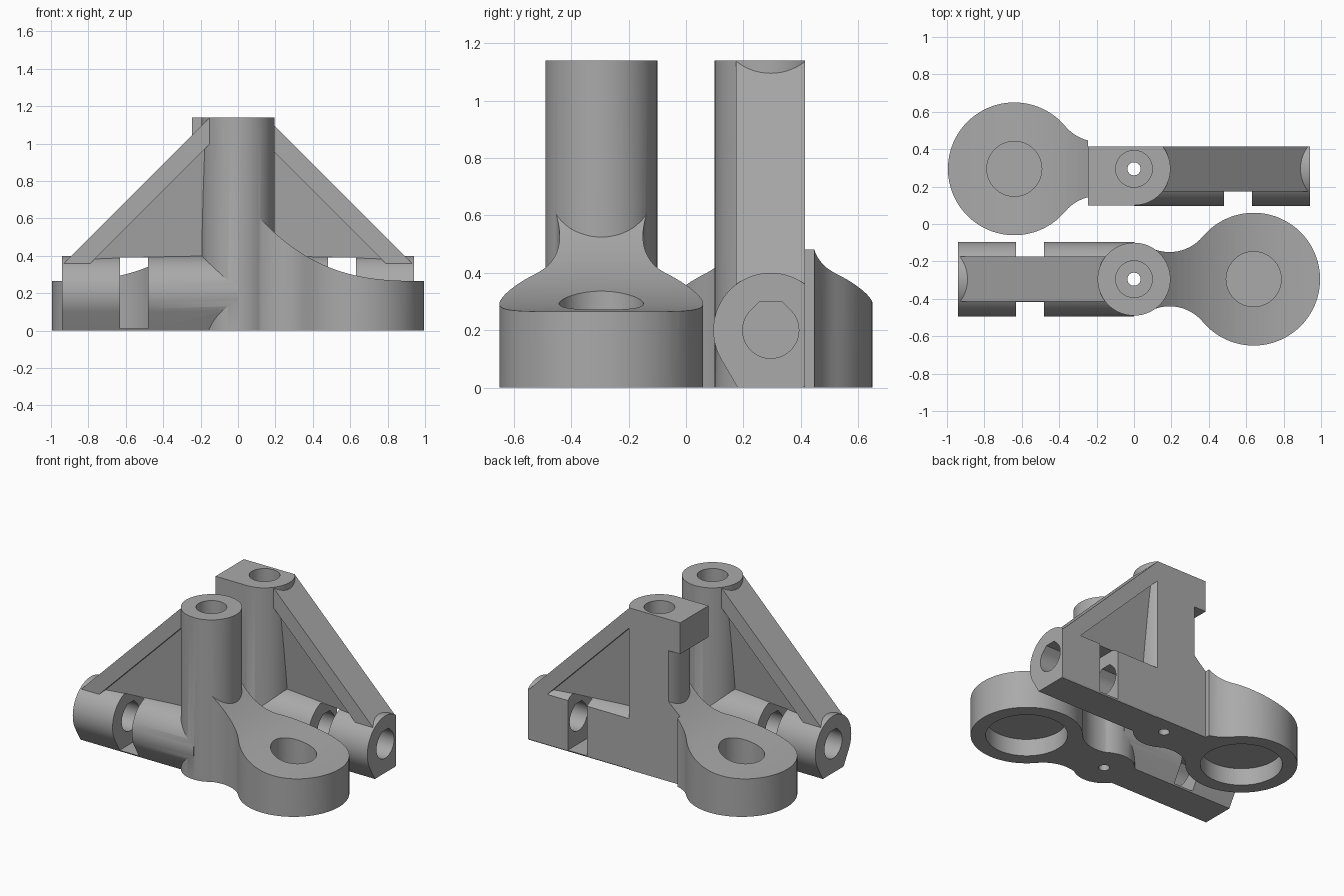
import bpy, bmesh
from math import cos, sin, radians, pi
from mathutils import Matrix

if "Cube" in bpy.data.objects:
    bpy.data.objects.remove(bpy.data.objects["Cube"])

grey = bpy.data.materials.new("plain grey")
grey.use_nodes = True
colour = (0.4, 0.4, 0.4, 1)
grey.diffuse_color = colour
grey.node_tree.nodes["Principled BSDF"].inputs["Base Color"].default_value = colour


def make(name, bm):
    bmesh.ops.recalc_face_normals(bm, faces=bm.faces)
    mesh = bpy.data.meshes.new(name)
    bm.to_mesh(mesh)
    bm.free()
    mesh.materials.append(grey)
    obj = bpy.data.objects.new(name, mesh)
    bpy.context.collection.objects.link(obj)
    return obj


def prism(name, outline, axis, start, end):
    """Extrude a 2D outline along an axis: x takes (y, z), y takes (x, z), z takes (x, y)."""
    place = {"x": lambda a, b, t: (t, a, b),
             "y": lambda a, b, t: (a, t, b),
             "z": lambda a, b, t: (a, b, t)}[axis]
    bm = bmesh.new()
    low = [bm.verts.new(place(a, b, start)) for a, b in outline]
    high = [bm.verts.new(place(a, b, end)) for a, b in outline]
    bm.faces.new(low)
    bm.faces.new(high)
    for i in range(len(low)):
        j = (i + 1) % len(low)
        bm.faces.new((low[i], low[j], high[j], high[i]))
    return make(name, bm)


def arc(cx, cy, r, a0, a1, n):
    return [(cx + r * cos(radians(a0 + (a1 - a0) * i / n)),
             cy + r * sin(radians(a0 + (a1 - a0) * i / n))) for i in range(n + 1)]


def cylinder(name, x, r, z0, z1):
    return prism(name, arc(x, 0, r, 0, 360, 64)[:-1], "z", z0, z1)


def box(name, x0, x1, y0, y1, z0, z1):
    return prism(name, [(x0, y0), (x1, y0), (x1, y1), (x0, y1)], "z", z0, z1)


def combine(base, tool, operation):
    mod = base.modifiers.new("combine", "BOOLEAN")
    mod.operation, mod.solver, mod.object = operation, "EXACT", tool
    deps = bpy.context.evaluated_depsgraph_get()
    mesh = bpy.data.meshes.new_from_object(base.evaluated_get(deps))
    base.modifiers.clear()
    base.data = mesh
    bpy.data.objects.remove(tool)


def foot():
    """Ring foot with a filleted neck, its top sweeping up to the post."""
    side = [(0, 0.1)] + arc(0.19, 0.377, 0.232, -117, -40, 14)
    ring = arc(0.64, 0, 0.355, 140, -140, 72)[1:-1]
    outline = side + ring + [(x, -y) for x, y in reversed(side)]
    body = prism("foot", outline, "z", 0, 1)
    sweep = [(1 - d / 30, 0.265 + 0.476 * (d / 30) ** 2.8) for d in range(31)]
    profile = [(-0.1, -0.1), (1.1, -0.1), (1.1, 0.265)] + sweep + [(-0.1, 0.8)]
    combine(body, prism("sweep", profile, "y", -0.5, 0.5), "INTERSECT")
    return body


def brace():
    """Sloping brace with a tapering triangular pocket on each side."""
    body = prism("brace", [(-0.93, 0.2), (-0.93, 0.36), (-0.15, 1.14), (0, 1.14), (0, 0.2)],
                 "y", -0.12, 0.12)
    for side in (-1, 1):
        bm = bmesh.new()
        corners = [(-0.85, 0.3, 0.08), (-0.1, 1.05, 0.08), (-0.1, 0.3, 0.005)]
        inner = [bm.verts.new((x, side * t, z)) for x, z, t in corners]
        outer = [bm.verts.new((x, side * 0.3, z)) for x, z, t in corners]
        bm.faces.new(inner)
        bm.faces.new(outer)
        for i in range(3):
            j = (i + 1) % 3
            bm.faces.new((inner[i], inner[j], outer[j], outer[i]))
        combine(body, make("pocket", bm), "DIFFERENCE")
    return body


def bracket(name, clipped):
    body = cylinder(name, 0, 0.195, 0, 1.14)
    # Arm: round on top, tapering to a flat underside
    section = arc(0, 0.2, 0.2, -30, 210, 48) + [(-0.115, 0), (0.115, 0)]
    combine(body, prism("arm", section, "x", -0.94, 0), "UNION")
    combine(body, brace(), "UNION")
    combine(body, foot(), "UNION")
    # Flat-backed version with a square head
    if clipped:
        combine(body, box("head", 0, 0.245, -0.12, 0.195, 0.92, 1.14), "UNION")
        combine(body, box("flat_back", -1.2, 0.245, -0.6, -0.12, -0.1, 1.3), "DIFFERENCE")
    # Nut slot and rod bore in the arm
    bore = arc(0, 0.2, 0.098, 135, 405, 36) + [(0.038, 0.3), (-0.038, 0.3)]
    combine(body, prism("rod_bore", bore, "x", -1, -0.3), "DIFFERENCE")
    combine(body, box("nut_slot", -0.63, -0.48, -0.4, 0.4, 0.01, 0.39), "DIFFERENCE")
    # Post bore, then the foot's recesses above and below a thin web
    for x, r, z0, z1 in ((0, 0.098, 0.3, 1.3), (0, 0.035, -0.1, 0.5),
                         (0.64, 0.147, 0.135, 0.6), (0.64, 0.26, -0.1, 0.12)):
        combine(body, cylinder("bore", x, r, z0, z1), "DIFFERENCE")
    return body


front = bracket("front_bracket", False)
front.data.transform(Matrix.Translation((0, -0.295, 0)))
back = bracket("back_bracket", True)
back.data.transform(Matrix.Translation((0, 0.295, 0)) @ Matrix.Rotation(pi, 4, "Z"))

for obj in (front, back):
    bpy.ops.object.select_all(action="DESELECT")
    obj.select_set(True)
    bpy.context.view_layer.objects.active = obj
    bpy.ops.object.shade_smooth_by_angle(angle=radians(25))
